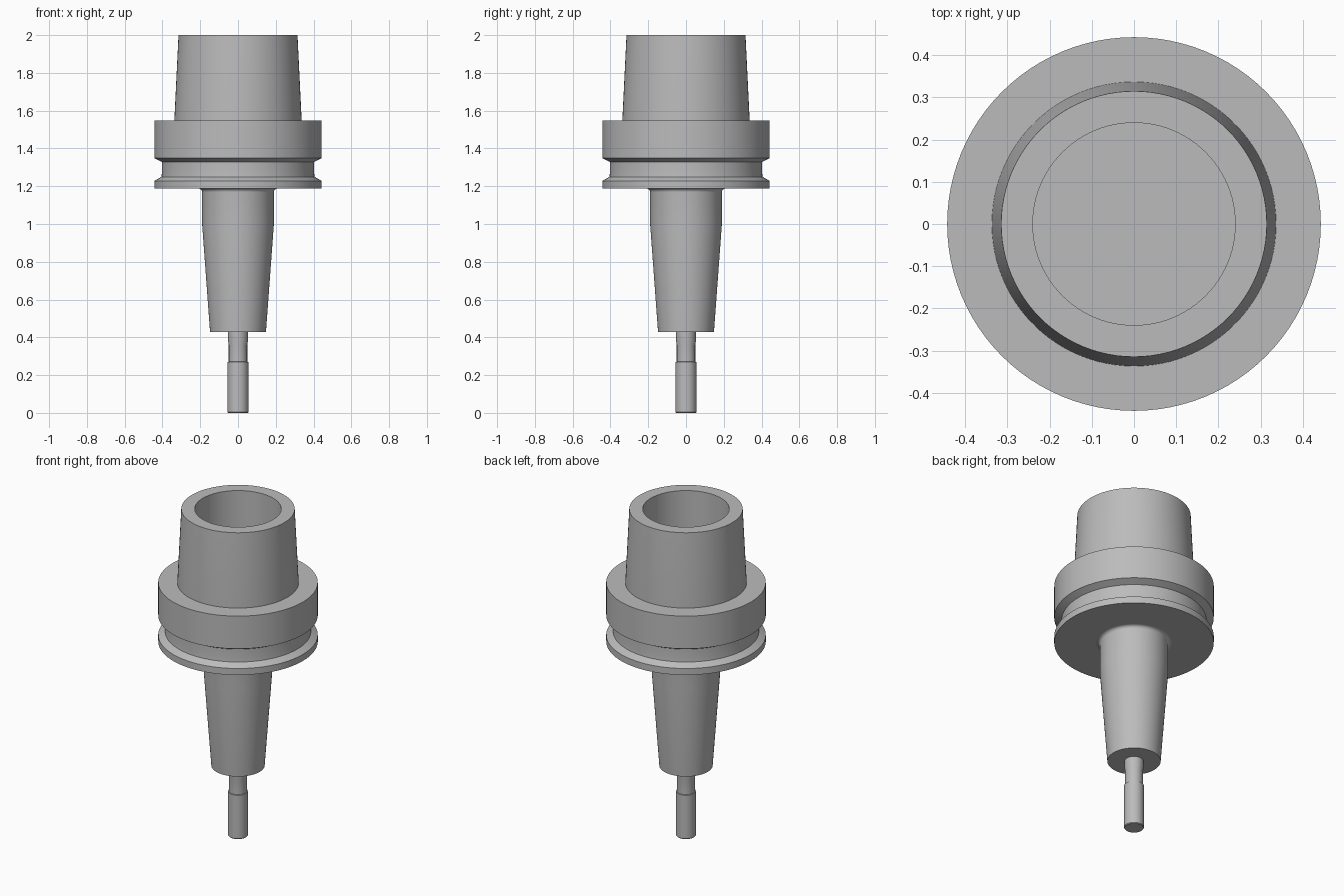
import bpy, bmesh, math

SEGMENTS = 96

cube = bpy.data.objects.get("Cube")
if cube:
    bpy.data.objects.remove(cube, do_unlink=True)

steel = bpy.data.materials.new("steel grey")
steel.use_nodes = True
grey = (0.5, 0.5, 0.5, 1)
steel.diffuse_color = grey
steel.node_tree.nodes["Principled BSDF"].inputs["Base Color"].default_value = grey


def lathe(name, profile):
    """Revolve (radius, z) points about the z axis; ends on the axis close."""
    bm = bmesh.new()
    verts = [bm.verts.new((r, 0, z)) for r, z in profile]
    edges = [bm.edges.new(pair) for pair in zip(verts, verts[1:])]
    bmesh.ops.spin(bm, geom=verts + edges, cent=(0, 0, 0), axis=(0, 0, 1),
                   angle=math.tau, steps=SEGMENTS, use_merge=True)
    bmesh.ops.remove_doubles(bm, verts=bm.verts, dist=1e-5)
    bmesh.ops.recalc_face_normals(bm, faces=bm.faces)
    mesh = bpy.data.meshes.new(name)
    bm.to_mesh(mesh)
    bm.free()
    mesh.materials.append(steel)
    obj = bpy.data.objects.new(name, mesh)
    bpy.context.collection.objects.link(obj)
    bpy.ops.object.select_all(action='DESELECT')
    obj.select_set(True)
    bpy.context.view_layer.objects.active = obj
    bpy.ops.object.shade_smooth_by_angle(angle=math.radians(25))
    return obj


# Hollow tapered mounting cone with a flat-bottomed bore
lathe("mounting_cone", [(0, 1.5), (0.337, 1.5), (0.337, 1.55), (0.315, 2),
                        (0.24, 2), (0.24, 1.55), (0, 1.55)])

# Flange with gripper groove
lathe("grooved_flange", [(0, 1.188), (0.443, 1.188), (0.443, 1.228),
                         (0.405, 1.25), (0.403, 1.272), (0.403, 1.328),
                         (0.443, 1.349), (0.443, 1.549), (0, 1.549)])

# Tapered chuck neck with a rounded root under the flange
fillet = 0.02
root = [(0.19 + fillet * (1 - math.cos(a)), 1.168 + fillet * math.sin(a))
        for a in (math.radians(15 * i) for i in range(7))]
lathe("chuck_neck", [(0, 0.428), (0.148, 0.428), (0.19, 1.0)] + root
      + [(0.21, 1.2), (0, 1.2)])

# Cutting tool: shank, relieved waist and cutting end
lathe("cutting_tool", [(0, 0), (0.052, 0), (0.055, 0.004), (0.055, 0.27),
                       (0.049, 0.271), (0.049, 0.36), (0.053, 0.385),
                       (0.053, 0.45), (0, 0.45)])
